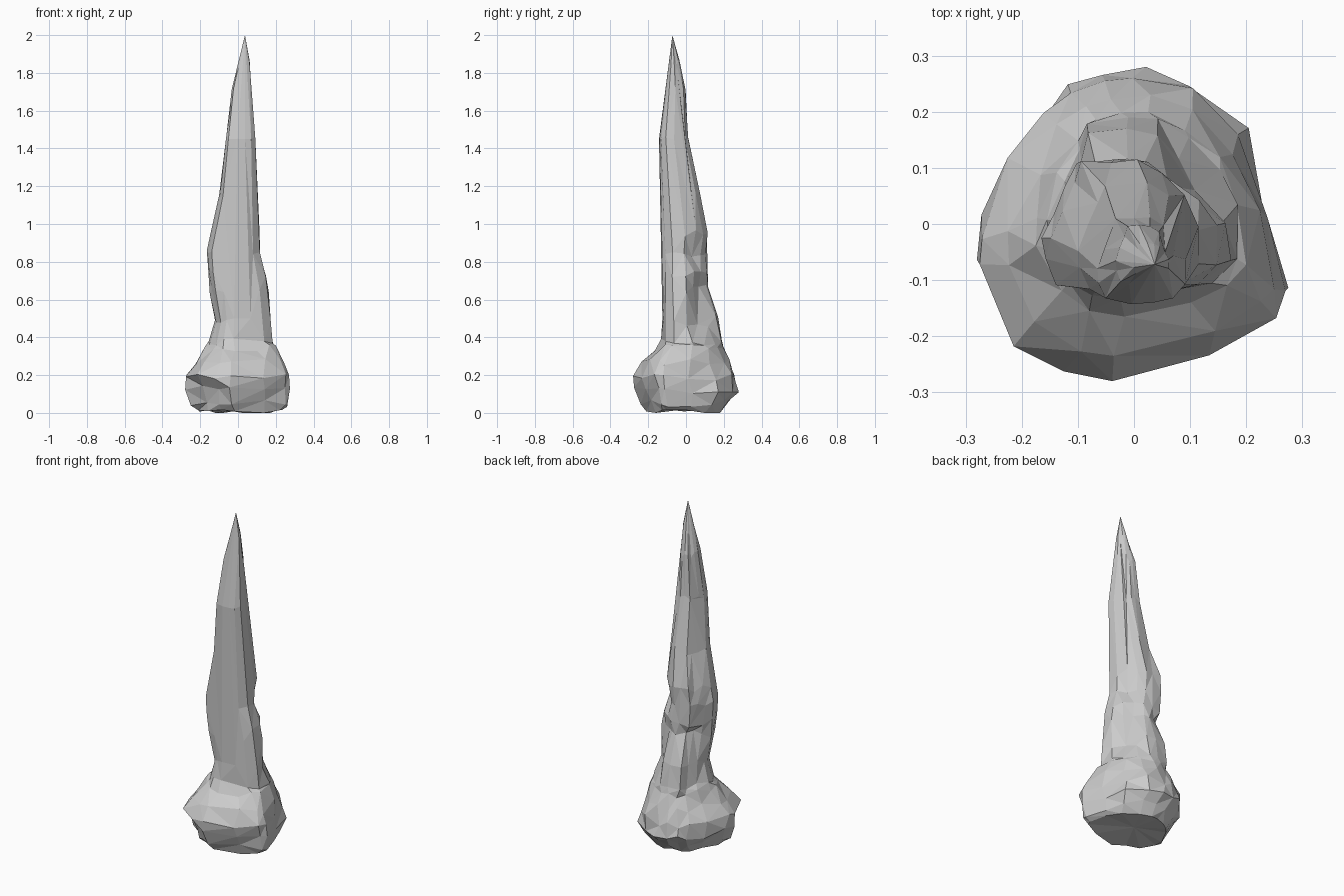
import bpy, bmesh, random
from mathutils import Vector

if "Cube" in bpy.data.objects:
    bpy.data.objects.remove(bpy.data.objects["Cube"])

random.seed(4)

# Plan outlines, matched point for point (counter-clockwise from the right)
BASE = [(.25, .04), (.205, .175), (.105, .26), (.01, .285), (-.05, .28), (-.11, .26),
        (-.155, .22), (-.21, .13), (-.275, .0), (-.28, -.07), (-.21, -.20), (-.13, -.26),
        (-.04, -.283), (.16, -.22), (.265, -.16), (.277, -.12)]
SHAFT = [(.18, .02), (.145, .09), (.095, .145), (.04, .175), (-.02, .178), (-.09, .172),
         (-.11, .12), (-.135, .06), (-.16, -.01), (-.155, -.06), (-.13, -.12), (-.08, -.132),
         (-.03, -.142), (.06, -.135), (.13, -.12), (.175, -.07)]

# height, x min, x max, y min, y max, blend from base outline to shaft outline
RINGS = [(.005, -.21, .23, -.21, .18, 0), (.05, -.25, .26, -.24, .22, 0),
         (.12, -.28, .275, -.275, .28, 0), (.19, -.275, .27, -.28, .26, .05),
         (.27, -.225, .25, -.235, .23, .2), (.345, -.175, .20, -.165, .20, .5),
         (.375, -.155, .185, -.132, .19, .9), (.50, -.145, .175, -.125, .17, 1),
         (.64, -.15, .163, -.125, .125, 1), (.74, -.157, .148, -.125, .115, 1),
         (.85, -.165, .125, -.125, .112, 1), (.95, -.148, .115, -.122, .115, 1),
         (1.15, -.10, .11, -.13, .075, 1), (1.45, -.065, .092, -.143, .012, 1),
         (1.70, -.033, .07, -.11, -.002, 1), (1.85, -.002, .062, -.092, -.035, 1)]


def fit(points, x0, x1, y0, y1):
    """Stretch an outline to fill the given rectangle."""
    xs, ys = zip(*points)
    a, b, c, d = min(xs), max(xs), min(ys), max(ys)
    return [(x0 + (x - a) / (b - a) * (x1 - x0), y0 + (y - c) / (d - c) * (y1 - y0))
            for x, y in points]


def dent(verts, centre, radius, push):
    """Chip the rock by moving the corners near a point."""
    c = Vector(centre)
    for v in verts:
        w = 1 - (v.co - c).length / radius
        if w > 0:
            v.co += Vector(push) * min(1, w * 1.6)


# Rock spire: loft of faceted rings up to the tip
bm = bmesh.new()
rings = []
for z, x0, x1, y0, y1, t in RINGS:
    outline = [(bx + (sx - bx) * t, by + (sy - by) * t)
               for (bx, by), (sx, sy) in zip(BASE, SHAFT)]
    size = min(x1 - x0, y1 - y0)
    outline = [(x + random.uniform(-.012, .012) * size * 2, y + random.uniform(-.012, .012) * size * 2)
               if not (t == 1 and y < -.11) else (x, y) for x, y in outline]
    lift = 0 if z < .01 else .018
    rings.append([bm.verts.new((x, y, z + random.uniform(-lift, lift) * (y > -.11 or t < 1)))
                  for x, y in fit(outline, x0, x1, y0, y1)])
n = len(BASE)
for low, high in zip(rings, rings[1:]):
    for i in range(n):
        j = (i + 1) % n
        bm.faces.new((low[i], low[j], high[j], high[i]))
tip = bm.verts.new((.037, -.072, 2.0))
for i in range(n):
    bm.faces.new((rings[-1][i], rings[-1][(i + 1) % n], tip))

# Slightly hollow underside
foot = bm.verts.new((0, 0, .02))
for i in range(n):
    bm.faces.new((rings[0][(i + 1) % n], rings[0][i], foot))
for v in rings[0]:
    v.co.z = random.choice((0, .008, .014))

# Chips and ledges: foot front, shaft left, shaft back right
dent(bm.verts, (-.16, -.24, .08), .13, (.015, .035, .01))
dent(bm.verts, (-.13, -.06, .50), .10, (.03, .015, -.03))
dent(bm.verts, (.14, .09, .48), .11, (-.035, -.03, -.05))
dent(bm.verts, (.09, .11, .66), .10, (-.025, -.03, .04))
dent(bm.verts, (.11, .05, .85), .09, (-.02, -.01, -.03))
dent(bm.verts, (-.10, .11, .62), .11, (.02, -.03, .04))

# Break the bent quads into irregular facets, leaving nearly flat areas whole
bmesh.ops.triangulate(bm, faces=bm.faces[:], quad_method='SHORT_EDGE')
bmesh.ops.dissolve_limit(bm, angle_limit=.1, verts=bm.verts[:], edges=bm.edges[:])
bmesh.ops.triangulate(bm, faces=bm.faces[:])
bmesh.ops.recalc_face_normals(bm, faces=bm.faces[:])

mesh = bpy.data.meshes.new("rock_spire")
bm.to_mesh(mesh)
bm.free()
spire = bpy.data.objects.new("rock_spire", mesh)
bpy.context.collection.objects.link(spire)
